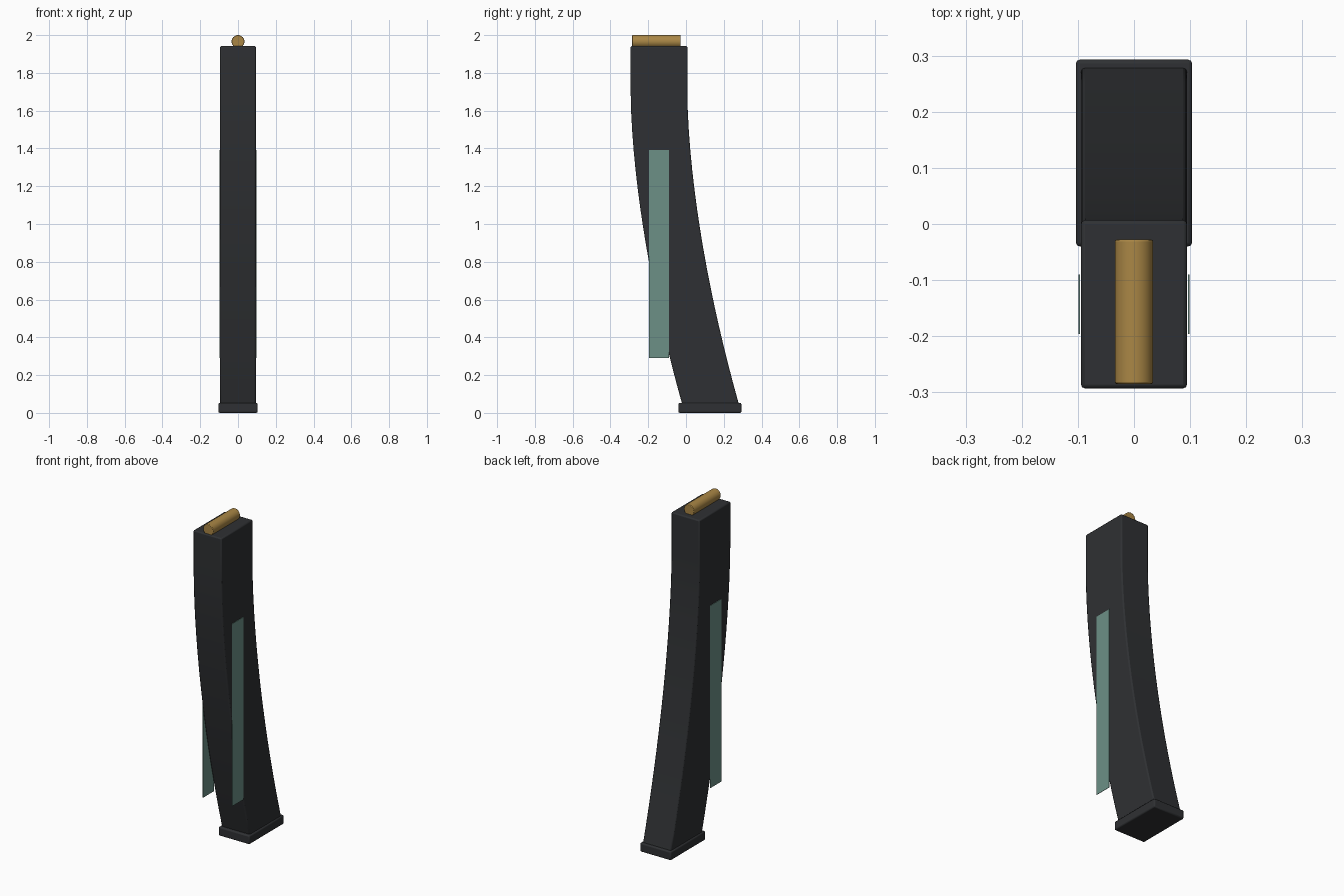
import bpy, bmesh, math
from mathutils import Matrix

if "Cube" in bpy.data.objects:
    bpy.data.objects.remove(bpy.data.objects["Cube"])


def material(name, rgb):
    m = bpy.data.materials.new(name)
    m.diffuse_color = (*rgb, 1)
    m.use_nodes = True
    m.node_tree.nodes["Principled BSDF"].inputs["Base Color"].default_value = m.diffuse_color
    return m


DARK = material("dark polymer", (0.028, 0.030, 0.033))
BRASS = material("brass", (0.40, 0.24, 0.06))
GREEN = material("tinted window", (0.15, 0.28, 0.24))


def finish(name, bm, mat, bevel=0.0):
    bmesh.ops.recalc_face_normals(bm, faces=bm.faces)
    mesh = bpy.data.meshes.new(name)
    bm.to_mesh(mesh)
    bm.free()
    mesh.materials.append(mat)
    ob = bpy.data.objects.new(name, mesh)
    bpy.context.collection.objects.link(ob)
    if bevel:
        mod = ob.modifiers.new("bevel", 'BEVEL')
        mod.width, mod.segments = bevel, 2
        mod.limit_method, mod.angle_limit = 'ANGLE', math.radians(40)
    bpy.ops.object.select_all(action='DESELECT')
    ob.select_set(True)
    bpy.context.view_layer.objects.active = ob
    bpy.ops.object.shade_smooth_by_angle(angle=math.radians(30))
    return ob


def box(name, lo, hi, mat, bevel=0.0):
    bm = bmesh.new()
    size = [b - a for a, b in zip(lo, hi)]
    mid = [(a + b) / 2 for a, b in zip(lo, hi)]
    bmesh.ops.create_cube(bm, size=1, matrix=Matrix.Translation(mid) @ Matrix.Diagonal((*size, 1)))
    return finish(name, bm, mat, bevel)


# Curved body: rectangular section lofted down a backward-sweeping curve
HALF_X, FRONT, BACK = 0.0945, -0.293, 0.007
TOP, BEND, BOTTOM, STEPS = 1.942, 1.70, 0.045, 16
bm = bmesh.new()
levels = [TOP] + [BEND + (BOTTOM - BEND) * i / STEPS for i in range(STEPS + 1)]
rings = []
for z in levels:
    shift = 0.116 * max(0.0, BEND - z) ** 1.7
    rings.append([bm.verts.new((x, y + shift, z)) for x, y in
                  ((-HALF_X, FRONT), (HALF_X, FRONT), (HALF_X, BACK), (-HALF_X, BACK))])
for a, b in zip(rings, rings[1:]):
    for i in range(4):
        j = (i + 1) % 4
        bm.faces.new((a[i], a[j], b[j], b[i]))
bm.faces.new(rings[0])
bm.faces.new(rings[-1])
finish("curved_body", bm, DARK, 0.007)

# Base plate
box("base_plate", (-0.1035, -0.04, 0), (0.1035, 0.293, 0.053), DARK, 0.007)

# Straight side window strips
for side, s in (("left", -1), ("right", 1)):
    xs = sorted((s * 0.096, s * 0.0985))
    box("window_strip_" + side, (xs[0], -0.196, 0.29), (xs[1], -0.09, 1.392), GREEN)

# Round resting on the top
bm = bmesh.new()
bmesh.ops.create_cone(bm, cap_ends=True, segments=32, radius1=0.034, radius2=0.034, depth=0.257,
                      matrix=Matrix.Translation((0, -0.1565, 1.966)) @ Matrix.Rotation(math.pi / 2, 4, 'X'))
finish("top_round", bm, BRASS, 0.003)
